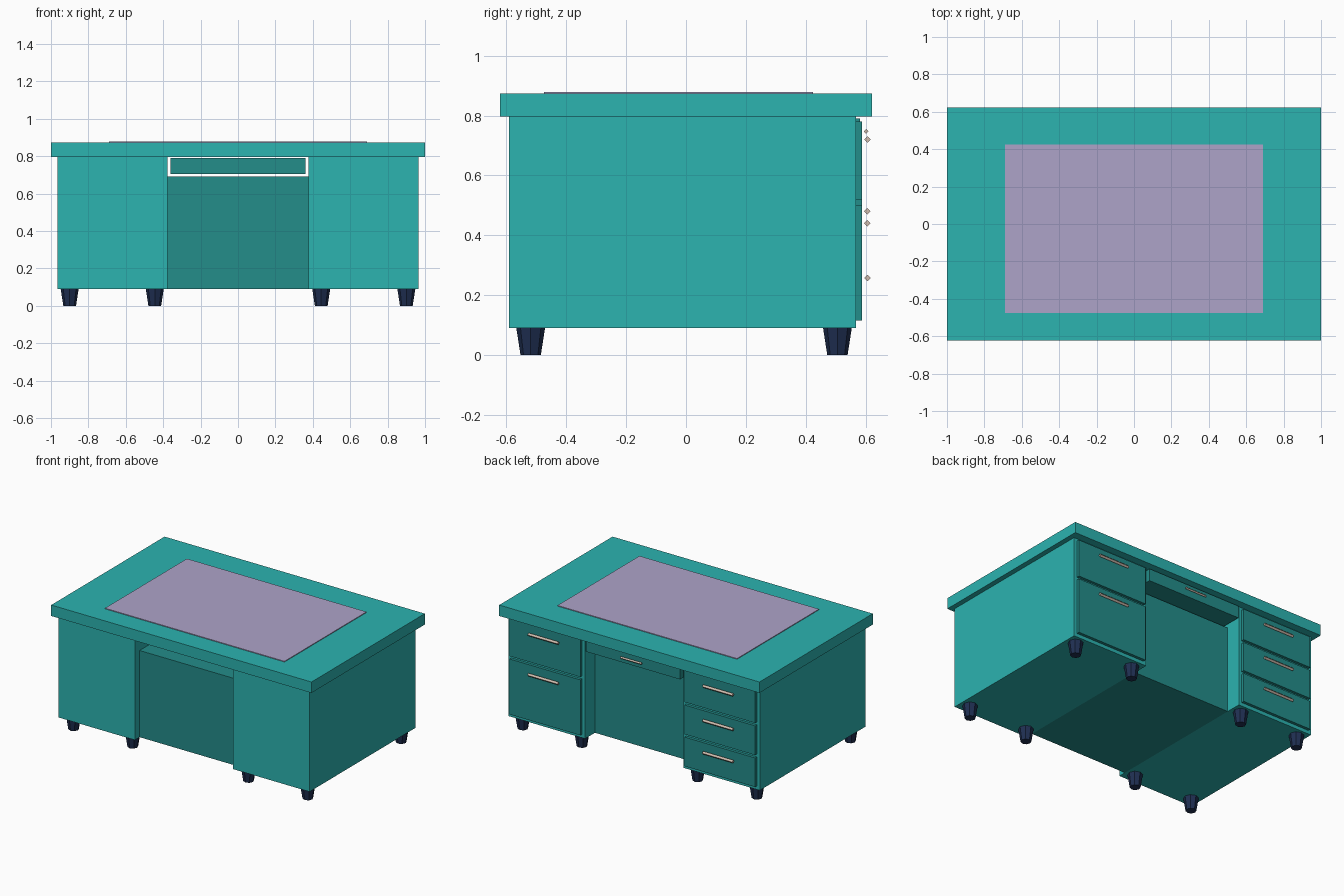
import bpy
import math

if "Cube" in bpy.data.objects:
    bpy.data.objects.remove(bpy.data.objects["Cube"])


def material(name, rgb):
    m = bpy.data.materials.new(name)
    m.diffuse_color = (*rgb, 1.0)
    m.use_nodes = True
    m.node_tree.nodes["Principled BSDF"].inputs["Base Color"].default_value = m.diffuse_color
    return m


TEAL = material("teal", (0.025, 0.451, 0.434))
DARK_TEAL = material("dark_teal", (0.017, 0.266, 0.254))
LILAC = material("lilac", (0.423, 0.366, 0.584))
NAVY = material("navy", (0.0137, 0.0284, 0.0844))
BEIGE = material("beige", (0.62, 0.50, 0.42))


def finish(obj, name, mat):
    obj.name = name
    obj.data.materials.append(mat)
    return obj


def box(name, x, y, z, mat):
    """Box from (min, max) ranges on each axis."""
    centre = [(r[0] + r[1]) / 2 for r in (x, y, z)]
    bpy.ops.mesh.primitive_cube_add(size=1, location=centre)
    obj = bpy.context.object
    obj.scale = [r[1] - r[0] for r in (x, y, z)]
    bpy.ops.object.transform_apply(location=False, rotation=False, scale=True)
    return finish(obj, name, mat)


def handle(name, x, y, z, length, radius):
    """Four-sided bar lying along x, seen as a diamond from the side."""
    bpy.ops.mesh.primitive_cylinder_add(vertices=4, radius=radius, depth=length,
                                        location=(x, y, z),
                                        rotation=(0, math.pi / 2, 0))
    return finish(bpy.context.object, name, BEIGE)


FRONT, BACK = -0.592, 0.568      # carcass depth
BASE, UNDER = 0.09, 0.797        # carcass height
INNER, OUTER = 0.378, 0.965      # pedestal width

# Worktop and desk pad
box("worktop", (-1, 1), (-0.622, 0.622), (UNDER, 0.873), TEAL)
box("desk_pad", (-0.69, 0.69), (-0.475, 0.425), (0.872, 0.878), LILAC)

# Recessed middle section, lower than the pedestals
box("middle_section", (-INNER, INNER), (-0.54, 0.46), (BASE, 0.692), DARK_TEAL)

# Shallow centre drawer, clear of its neighbours
box("centre_drawer", (-0.362, 0.362), (-0.2, 0.582), (0.705, 0.79), DARK_TEAL)
handle("centre_drawer_handle", 0, 0.602, 0.747, 0.16, 0.008)

# Pedestals with their drawer stacks on the back: two on +x, three on -x
stacks = {
    1: [(0.115, 0.50), (0.52, 0.78)],
    -1: [(0.115, 0.317), (0.337, 0.54), (0.56, 0.78)],
}
for side, drawers in stacks.items():
    label = "right" if side > 0 else "left"
    xs = sorted((side * INNER, side * OUTER))
    box(f"{label}_pedestal", xs, (FRONT, BACK), (BASE, UNDER), TEAL)
    for i, (low, high) in enumerate(drawers, 1):
        box(f"{label}_drawer_{i}", (xs[0] + 0.022, xs[1] - 0.022),
            (BACK - 0.005, 0.588), (low, high), DARK_TEAL)
        handle(f"{label}_handle_{i}", sum(xs) / 2, 0.606, high - 0.06, 0.23, 0.011)

# Tapered feet
for x in (-0.9, -0.445, 0.445, 0.9):
    for y in (-0.519, 0.506):
        bpy.ops.mesh.primitive_cone_add(vertices=8, radius1=0.034, radius2=0.048,
                                        depth=BASE, location=(x, y, BASE / 2))
        finish(bpy.context.object, "foot", NAVY)
